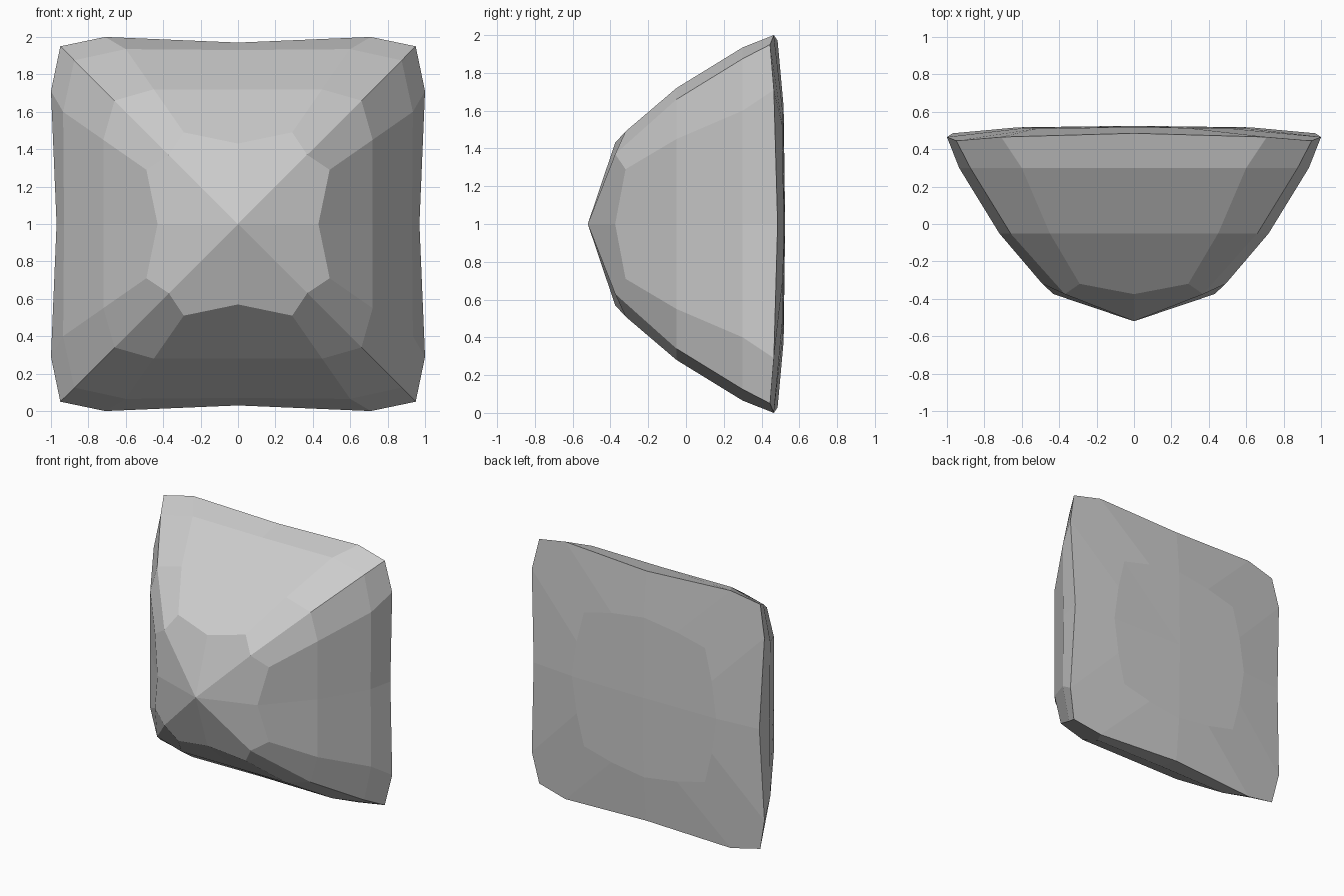
import bpy, bmesh

if "Cube" in bpy.data.objects:
    bpy.data.objects.remove(bpy.data.objects["Cube"])

# One row per ring: (radius, offset, depth) for edge middle, near-corner point, corner
rings = [
    ((0.43, 0, -0.375), (0.49, 0.29, -0.32), (0.37, 0.37, -0.375)),
    ((0.72, 0, -0.05), (0.72, 0.45, -0.05), (0.66, 0.66, -0.05)),
    ((0.93, 0, 0.30), (0.935, 0.60, 0.30), (0.875, 0.875, 0.30)),
    ((0.97, 0, 0.485), (1.0, 0.71, 0.465), (0.95, 0.95, 0.445)),
    ((0.62, 0, 0.517), (0.58, 0.28, 0.514), (0.52, 0.52, 0.51)),
]


def ring_points(mid, near, diag):
    """Repeat an edge profile around the four sides, 16 points in all."""
    side = [mid, near, diag, (near[1], near[0], near[2])]
    pts = []
    for turn in range(4):
        for u, v, y in side:
            for _ in range(turn):
                u, v = -v, u
            pts.append((u, y, 1 + v))
    return pts


bm = bmesh.new()
loops = [[bm.verts.new(p) for p in ring_points(*r)] for r in rings]
tip = bm.verts.new((0, -0.52, 1))
back = bm.verts.new((0, 0.525, 1))

# Bands between neighbouring rings
for a, b in zip(loops, loops[1:]):
    for i in range(16):
        j = (i + 1) % 16
        bm.faces.new((a[i], a[j], b[j], b[i]))

# Front point and shallow back cap, each from eight kite facets
for centre, loop in ((tip, loops[0]), (back, loops[-1])):
    for i in range(0, 16, 2):
        bm.faces.new((centre, loop[i], loop[i + 1], loop[(i + 2) % 16]))

bmesh.ops.recalc_face_normals(bm, faces=bm.faces[:])
mesh = bpy.data.meshes.new("faceted_stud")
bm.to_mesh(mesh)
bm.free()
stud = bpy.data.objects.new("faceted_stud", mesh)
bpy.context.collection.objects.link(stud)
